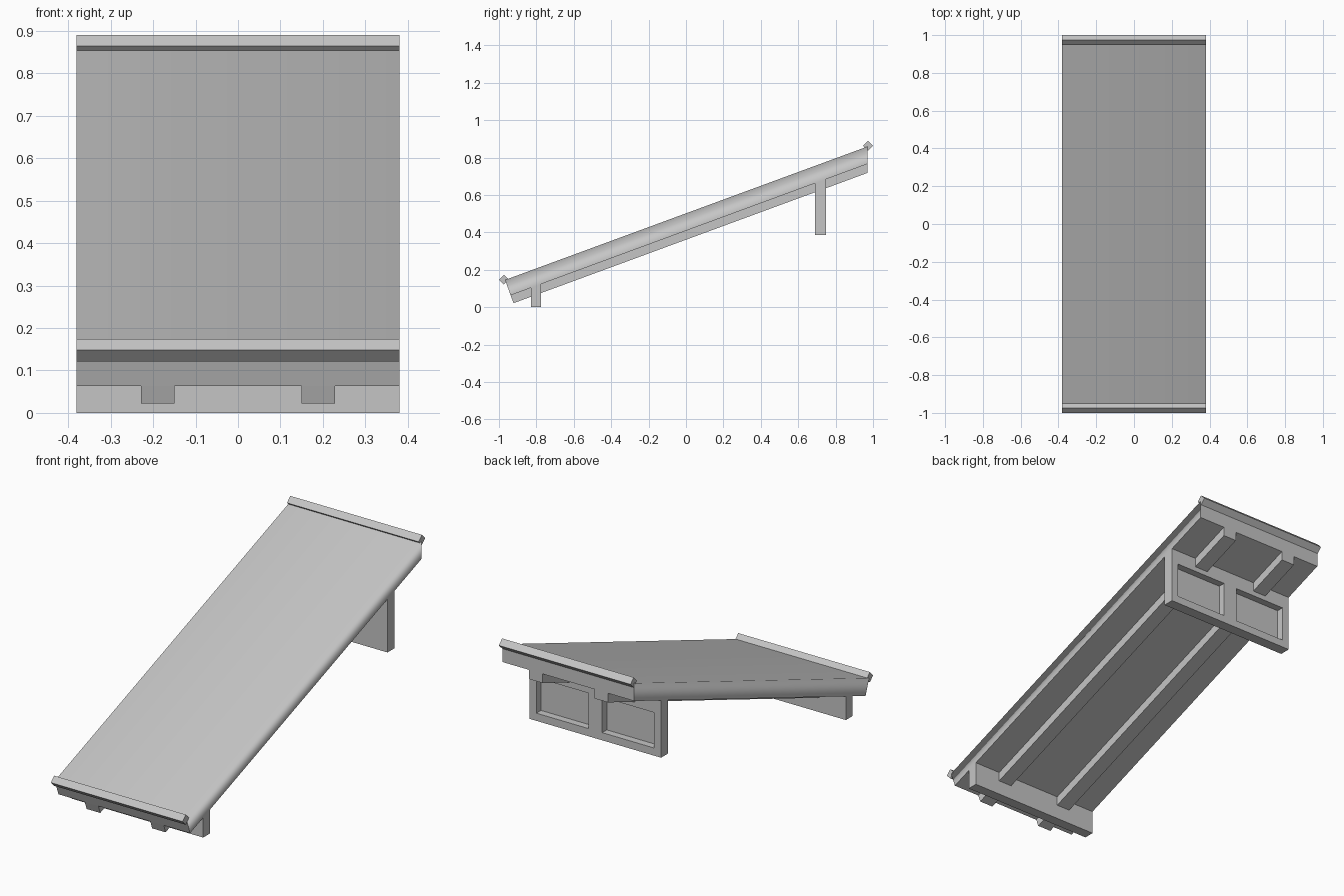
import bpy
import bmesh
from mathutils import Vector

cube = bpy.data.objects.get("Cube")
if cube:
    bpy.data.objects.remove(cube, do_unlink=True)

grey = bpy.data.materials.new("plain_grey")
grey.use_nodes = True
COLOUR = (0.56, 0.56, 0.56, 1)
grey.diffuse_color = COLOUR
grey.node_tree.nodes["Principled BSDF"].inputs["Base Color"].default_value = COLOUR

HALF = 0.38      # half of the width
SLOPE = 0.368    # rise of the deck per unit of length
TOP, UNDER, JOIST = 0.502, 0.409, 0.361   # heights of the sloping lines at y = 0
BACK = 0.97


def line(height, y):
    """Point on a sloping line, as (y, z)."""
    return (y, height + SLOPE * y)


def prism(name, profile, x0, x1):
    """Extrude a (y, z) profile from x0 to x1."""
    bm = bmesh.new()
    face = bm.faces.new([bm.verts.new((x0, y, z)) for y, z in profile])
    ext = bmesh.ops.extrude_face_region(bm, geom=[face])
    moved = [v for v in ext["geom"] if isinstance(v, bmesh.types.BMVert)]
    bmesh.ops.translate(bm, verts=moved, vec=Vector((x1 - x0, 0, 0)))
    bmesh.ops.recalc_face_normals(bm, faces=bm.faces)
    mesh = bpy.data.meshes.new(name)
    bm.to_mesh(mesh)
    bm.free()
    mesh.materials.append(grey)
    obj = bpy.data.objects.new(name, mesh)
    bpy.context.collection.objects.link(obj)
    return obj


# Sloping deck: square low end, upright high end
deck = prism("deck", [line(TOP, -0.967), line(UNDER, -0.938),
                      line(UNDER, BACK), line(TOP, BACK)], -HALF, HALF)

# Soften the shading over the two long upper edges only
mesh = deck.data
mesh.shade_smooth()
for edge in mesh.edges:
    a, b = (mesh.vertices[i].co for i in edge.vertices)
    middle = (a + b) / 2
    long_edge = abs(a.y - b.y) > 1
    upper = middle.z > (TOP + UNDER) / 2 + SLOPE * middle.y
    edge.use_edge_sharp = not (long_edge and upper)
soften = deck.modifiers.new("soften", 'WEIGHTED_NORMAL')
soften.keep_sharp = True

# Two joists under the deck
for side, name in ((1, "left_joist"), (-1, "right_joist")):
    prism(name, [line(UNDER + 0.01, -0.941), line(JOIST, -0.922),
                 line(JOIST, BACK), line(UNDER + 0.01, BACK)],
          side * 0.15, side * 0.228)


# Upright supports, their tops cut to the slope
def support(name, y0, y1, foot):
    return prism(name, [(y0, foot), (y1, foot), line(UNDER, y1), line(UNDER, y0)],
                 -HALF, HALF)


support("front_support", -0.83, -0.775, 0)
rear = support("rear_support", 0.69, 0.748, 0.385)

# Two recessed panels in the back of the rear support
for side in (1, -1):
    cutter = prism("panel_cutter", [(0.71, 0.425), (0.80, 0.425), (0.80, 0.61), (0.71, 0.61)],
                   side * 0.04, side * 0.34)
    cutter.hide_render = True
    cut = rear.modifiers.new("panel", 'BOOLEAN')
    cut.operation = 'DIFFERENCE'
    cut.solver = 'EXACT'
    cut.object = cutter
    bpy.context.view_layer.objects.active = rear
    bpy.ops.object.modifier_apply(modifier=cut.name)
    bpy.data.objects.remove(cutter, do_unlink=True)

# Diamond bars across both ends
R = 0.0265
for name, y, z in (("front_bar", -0.9735, 0.148), ("rear_bar", 0.9735, 0.864)):
    prism(name, [(y - R, z), (y, z - R), (y + R, z), (y, z + R)], -HALF, HALF)
